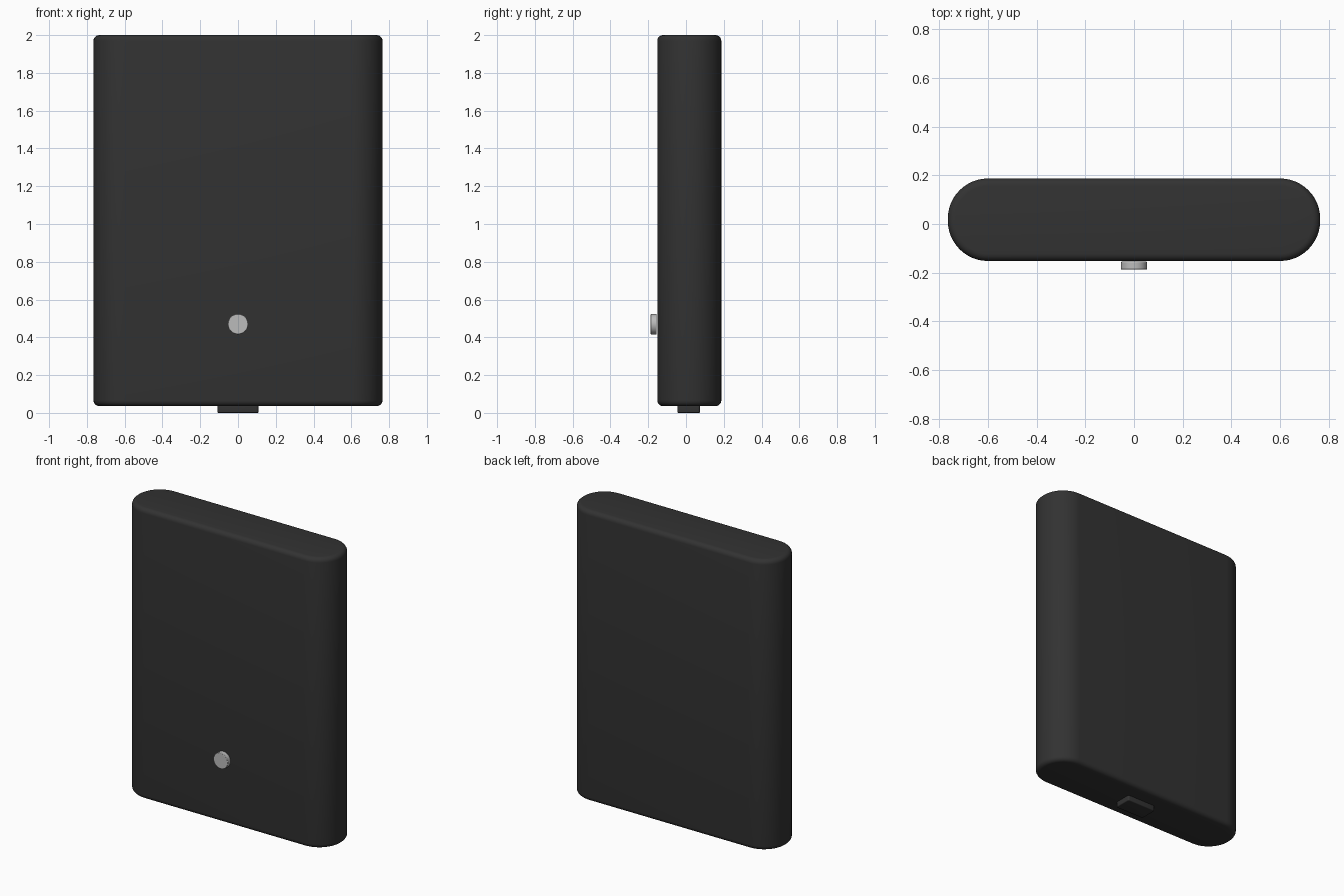
import bpy, bmesh
from math import radians, pi, sin, cos

if "Cube" in bpy.data.objects:
    bpy.data.objects.remove(bpy.data.objects["Cube"])


def material(name, value):
    m = bpy.data.materials.new(name)
    m.diffuse_color = (value, value, value, 1)
    m.use_nodes = True
    m.node_tree.nodes["Principled BSDF"].inputs["Base Color"].default_value = m.diffuse_color
    return m


def slab(name, x, y0, y1, z0, z1, radius, edge, mat, steps=12):
    """Upright prism with a rounded-rectangle plan and softened rims."""
    bm = bmesh.new()
    ring = []
    corners = [(x - radius, y1 - radius, 0), (-x + radius, y1 - radius, 1),
               (-x + radius, y0 + radius, 2), (x - radius, y0 + radius, 3)]
    for cx, cy, q in corners:
        for i in range(steps + 1):
            a = (q + i / steps) * pi / 2
            ring.append(bm.verts.new((cx + radius * cos(a), cy + radius * sin(a), z0)))
    base = bm.faces.new(ring)
    top = bmesh.ops.extrude_face_region(bm, geom=[base], use_keep_orig=True)["geom"]
    bmesh.ops.translate(bm, vec=(0, 0, z1 - z0),
                        verts=[v for v in top if isinstance(v, bmesh.types.BMVert)])
    bmesh.ops.recalc_face_normals(bm, faces=bm.faces)
    rims = [e for e in bm.edges if abs(e.verts[0].co.z - e.verts[1].co.z) < 1e-5]
    bmesh.ops.bevel(bm, geom=rims, offset=edge, segments=5, profile=0.5, affect='EDGES')
    me = bpy.data.meshes.new(name)
    bm.to_mesh(me)
    bm.free()
    ob = bpy.data.objects.new(name, me)
    bpy.context.collection.objects.link(ob)
    me.materials.append(mat)
    smooth(ob)
    return ob


def smooth(ob):
    bpy.ops.object.select_all(action='DESELECT')
    ob.select_set(True)
    bpy.context.view_layer.objects.active = ob
    bpy.ops.object.shade_smooth_by_angle(angle=radians(35))


black = material("black_plastic", 0.032)
grey = material("light_grey", 0.5)

# Main casing and the small connector below it
slab("casing", 0.765, -0.152, 0.187, 0.036, 2.0, 0.165, 0.03, black)
slab("bottom_connector", 0.108, -0.046, 0.075, 0.0, 0.04, 0.012, 0.006, black, steps=4)

# Round button on the front
bpy.ops.mesh.primitive_cylinder_add(vertices=48, radius=0.054, depth=0.032,
                                    location=(0, -0.171, 0.47), rotation=(pi / 2, 0, 0))
button = bpy.context.object
button.name = "front_button"
button.data.materials.append(grey)
bevel = button.modifiers.new("rim", 'BEVEL')
bevel.width, bevel.segments = 0.003, 2
smooth(button)
